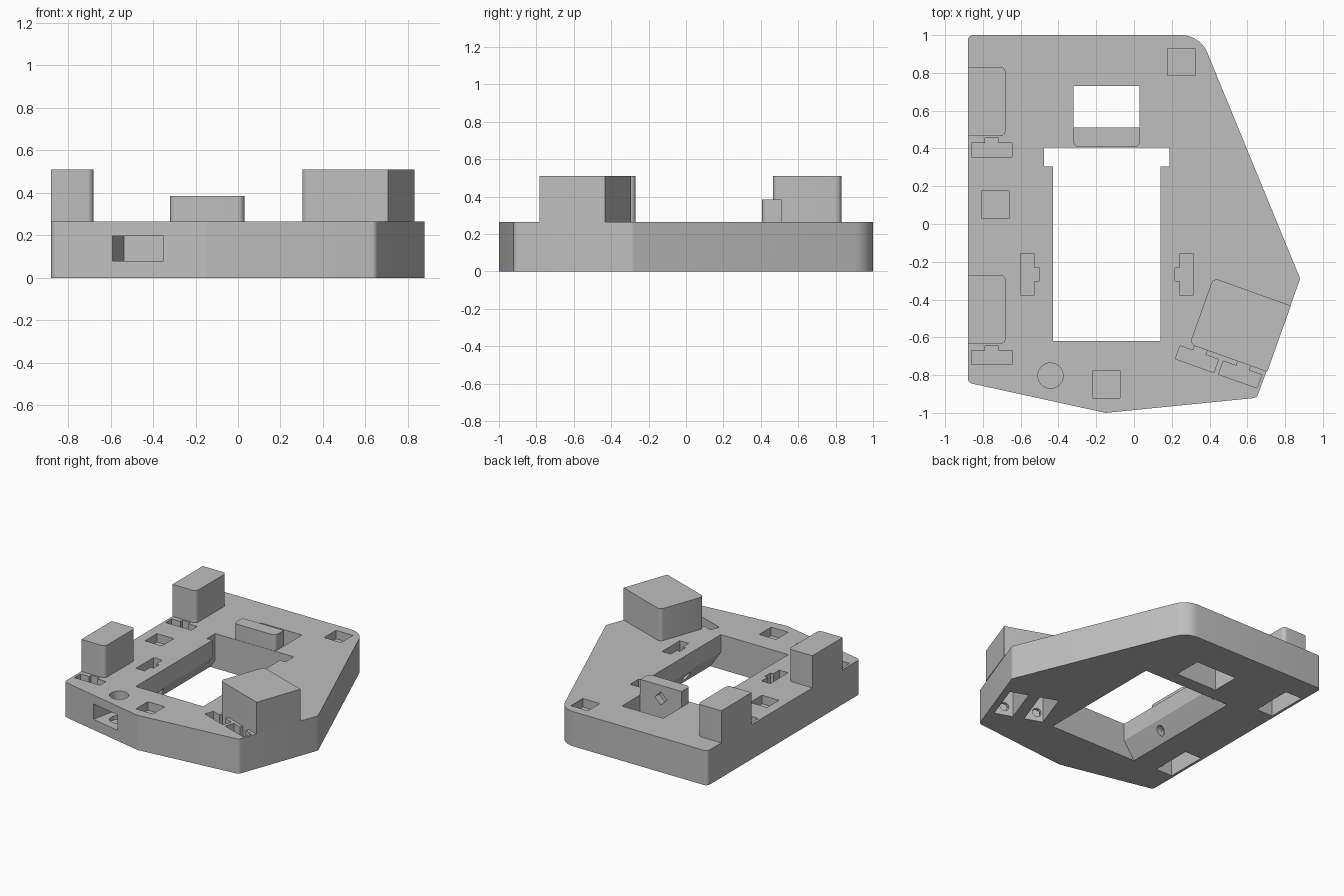
import bpy, bmesh
from math import pi, sin, cos, tan, atan2
from mathutils import Matrix, Vector

if "Cube" in bpy.data.objects:
    bpy.data.objects.remove(bpy.data.objects["Cube"])

grey = bpy.data.materials.new("plain grey")
grey.use_nodes = True
grey.diffuse_color = (0.52, 0.52, 0.52, 1)
grey.node_tree.nodes["Principled BSDF"].inputs["Base Color"].default_value = (0.52, 0.52, 0.52, 1)

HEIGHT = 0.265
POST_TOP = 0.51


def place(x, y, angle=0, z=0):
    return Matrix.Translation((x, y, z)) @ Matrix.Rotation(angle, 4, 'Z')


def prism(name, points, z0, z1, frame=Matrix()):
    """Closed outline extruded from z0 to z1 in its own frame."""
    bm = bmesh.new()
    base = bm.faces.new([bm.verts.new((p[0], p[1], z0)) for p in points])
    top = bmesh.ops.extrude_face_region(bm, geom=[base])["geom"]
    bmesh.ops.translate(bm, vec=(0, 0, z1 - z0),
                        verts=[v for v in top if isinstance(v, bmesh.types.BMVert)])
    bm.transform(frame)
    bmesh.ops.recalc_face_normals(bm, faces=bm.faces)
    mesh = bpy.data.meshes.new(name)
    bm.to_mesh(mesh)
    bm.free()
    mesh.materials.append(grey)
    obj = bpy.data.objects.new(name, mesh)
    bpy.context.collection.objects.link(obj)
    return obj


def rect(x0, x1, y0, y1):
    return [(x0, y0), (x1, y0), (x1, y1), (x0, y1)]


def circle(radius, sides=32):
    return [(radius * cos(2 * pi * i / sides), radius * sin(2 * pi * i / sides)) for i in range(sides)]


def rounded(points, radii, steps=7):
    """Replace each corner with an arc of the given radius."""
    out = []
    for i, r in enumerate(radii):
        p = Vector(points[i])
        if r == 0:
            out.append(p)
            continue
        a = (Vector(points[i - 1]) - p).normalized()
        b = (Vector(points[(i + 1) % len(points)]) - p).normalized()
        half = a.angle(b) / 2
        centre = p + (a + b).normalized() * r / sin(half)
        start, end = p + a * r / tan(half) - centre, p + b * r / tan(half) - centre
        a0 = atan2(start.y, start.x)
        sweep = (atan2(end.y, end.x) - a0 + pi) % (2 * pi) - pi
        for k in range(steps + 1):
            t = a0 + sweep * k / steps
            out.append(centre + Vector((cos(t), sin(t))) * r)
    return out


def cut(cutter, *targets):
    """Subtract the cutter from each target, then discard it."""
    cutter.hide_render = True
    for target in targets:
        mod = target.modifiers.new("cut", 'BOOLEAN')
        mod.operation = 'DIFFERENCE'
        mod.solver = 'EXACT'
        mod.object = cutter
        graph = bpy.context.evaluated_depsgraph_get()
        mesh = bpy.data.meshes.new_from_object(target.evaluated_get(graph))
        target.modifiers.clear()
        target.data = mesh
    bpy.data.objects.remove(cutter)


ALONG_Y = Matrix.Rotation(-pi / 2, 4, 'X')

# Base slab
outline = [(-0.88, 1), (0.35, 1), (0.88, -0.29), (0.65, -0.92), (-0.15, -1), (-0.88, -0.84)]
base = prism("base", rounded(outline, [0.03, 0.15, 0.03, 0.03, 0.03, 0.03]), 0, HEIGHT)

# Raised posts and the small lug
post_outline = rounded(rect(-0.88, -0.68, -0.183, 0.183), [0, 0.03, 0.03, 0])
back_post = prism("back_post", post_outline, HEIGHT, POST_TOP, place(0, 0.648))
front_post = prism("front_post", post_outline, HEIGHT, POST_TOP, place(0, -0.452))
SIDE = place(0.5625, -0.534, -0.343)
side_post = prism("side_post", rounded(rect(-0.218, 0.218, -0.186, 0.186), [0.03, 0, 0, 0.03]),
                  HEIGHT, POST_TOP, SIDE)
lug = prism("lug", rounded(rect(-0.32, 0.03, 0.407, 0.51), [0.03, 0.03, 0, 0]), HEIGHT, 0.385)

# Main opening with shoulders, flared towards the underside
opening = [(-0.43, -0.62), (0.14, -0.62), (0.14, 0.305), (0.187, 0.305),
           (0.187, 0.405), (-0.477, 0.405), (-0.477, 0.305), (-0.43, 0.305)]
cut(prism("opening", opening, -0.1, 0.4), base)
flare = [(-0.526, -0.01), (0.236, -0.01), (0.14, 0.13), (-0.43, 0.13)]
cut(prism("flare", flare, -0.405, 0.62, Matrix.Rotation(pi / 2, 4, 'X')), base)

# Rear opening behind the lug, and the diamond recess in the lug
cut(prism("rear_opening", rect(-0.32, 0.03, 0.51, 0.73), -0.1, 0.4), base)
cut(prism("diamond", circle(0.05, 4), 0, 0.1, place(-0.145, 0.46, 0, 0.285) @ ALONG_Y), base, lug)

# Hollows under the posts
for y, post in ((0.648, back_post), (-0.452, front_post)):
    cut(prism("hollow", rect(-0.86, -0.72, y - 0.16, y + 0.16), -0.1, 0.42), base, post)
for x in (-0.13, 0.095):
    cut(prism("hollow", rect(x - 0.07, x + 0.07, -0.16, 0.16), -0.1, 0.42, SIDE), base, side_post)

# T-shaped slots, each with a bore running out through the notch
slot = [(-0.108, -0.037), (0.108, -0.037), (0.108, 0.037), (0.035, 0.037),
        (0.035, 0.062), (-0.035, 0.062), (-0.035, 0.037), (-0.108, 0.037)]
frames = [place(-0.753, 0.903, pi), place(-0.753, 0.393), place(-0.753, -0.193, pi),
          place(-0.753, -0.708), place(-0.563, -0.268, -pi / 2), place(0.278, -0.268, pi / 2)]
for x in (-0.155, 0.088):
    frames += [SIDE @ place(x, 0.26, pi), SIDE @ place(x, -0.248)]
for frame in frames:
    cut(prism("slot", slot, 0.03, 0.4, frame), base)
    cut(prism("bore", circle(0.033, 20), 0, 0.16,
              frame @ Matrix.Translation((0, 0, 0.07)) @ ALONG_Y), base)

# Shallow square recesses in the deck
for x, y in ((0.25, 0.857), (-0.735, 0.102), (-0.147, -0.848)):
    cut(prism("recess", rect(x - 0.072, x + 0.072, y - 0.072, y + 0.072), 0.2, 0.4), base)

# Windows in the rim, each met by a round hole from the deck
for x, y, angle in ((-0.47, -0.93, -0.216), (0.635, 0.305, 1.96)):
    frame = place(x, y, angle)
    cut(prism("window", rect(-0.123, 0.123, -0.08, 0.25), 0.08, 0.198, frame), base)
    cut(prism("round_hole", circle(0.067), 0.05, 0.4, frame @ place(0, 0.13)), base)

# Smooth the rounded walls, keep the edges crisp
parts = (base, back_post, front_post, side_post, lug)
for obj in bpy.context.scene.objects:
    obj.select_set(obj in parts)
bpy.context.view_layer.objects.active = base
bpy.ops.object.shade_smooth_by_angle(angle=pi / 6)
